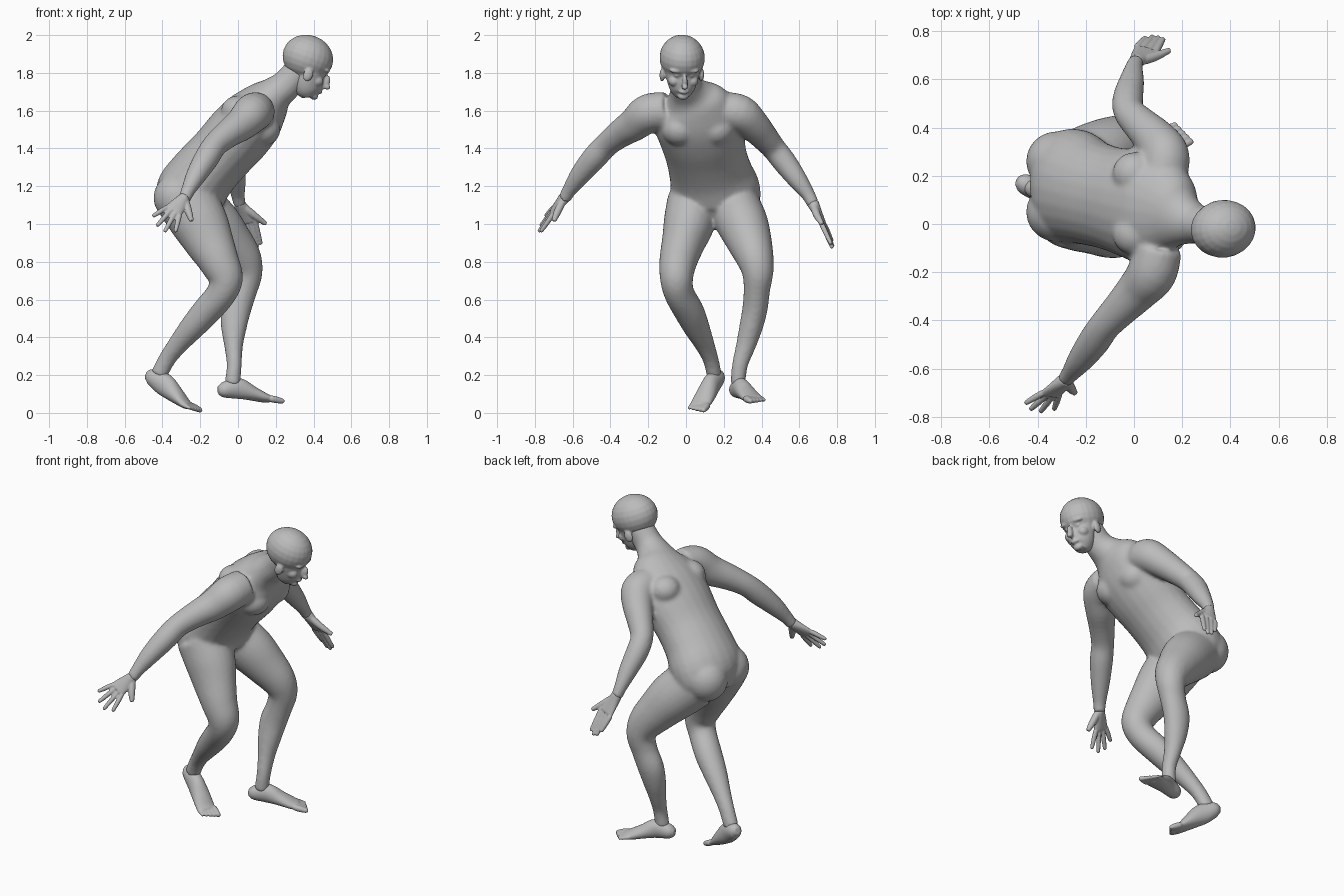
import bpy, bmesh, math
from mathutils import Vector, Matrix

cube = bpy.data.objects.get("Cube")
if cube:
    bpy.data.objects.remove(cube)

skin = bpy.data.materials.new("plain_grey")
skin.use_nodes = True
grey = (0.5, 0.5, 0.5, 1)
skin.diffuse_color = grey
skin.node_tree.nodes["Principled BSDF"].inputs["Base Color"].default_value = grey
skin.node_tree.nodes["Principled BSDF"].inputs["Roughness"].default_value = 0.7

SIDES = 24
STEPS = 4


def spline(stations):
    """Smooth the stations (x, y, z, half width, half depth) with a Catmull-Rom curve."""
    pts = [Vector(s) for s in stations]
    pts = [pts[0] * 2 - pts[1]] + pts + [pts[-1] * 2 - pts[-2]]
    out = []
    for a, b, c, d in zip(pts, pts[1:], pts[2:], pts[3:]):
        for k in range(STEPS):
            t = k / STEPS
            out.append((b * 2 + (c - a) * t + (a * 2 - b * 5 + c * 4 - d) * t * t
                        + (b * 3 - a - c * 3 + d) * t * t * t) / 2)
    out.append(pts[-2])
    return out


def loft(bm, stations, side=(0, 1, 0), matrix=Matrix()):
    """Closed tube of elliptical rings along a smoothed path."""
    path = spline(stations)
    centres = [Vector(p[:3]) for p in path]
    rings = []
    for i, p in enumerate(path):
        tangent = (centres[min(i + 1, len(path) - 1)] - centres[max(i - 1, 0)]).normalized()
        u = Vector(side)
        u = (u - tangent * u.dot(tangent)).normalized()
        v = tangent.cross(u)
        ring = []
        for k in range(SIDES):
            a = math.tau * k / SIDES
            ring.append(bm.verts.new(matrix @ (centres[i] + u * math.cos(a) * p[3] + v * math.sin(a) * p[4])))
        rings.append(ring)
    for low, high in zip(rings, rings[1:]):
        for k in range(SIDES):
            n = (k + 1) % SIDES
            bm.faces.new((low[k], low[n], high[n], high[k]))
    bm.faces.new(rings[0][::-1])
    bm.faces.new(rings[-1])


def round_tube(bm, points, side=(1, 0, 0)):
    """Tube of circular section; points are (x, y, z, radius)."""
    loft(bm, [(*p, p[3]) for p in points], side)


def blob(bm, centre, radii, matrix=Matrix()):
    shape = matrix @ Matrix.Translation(centre) @ Matrix.Diagonal((*radii, 1))
    bmesh.ops.create_uvsphere(bm, u_segments=SIDES, v_segments=SIDES // 2, radius=1, matrix=shape)


def digit(bm, base, tip, radius):
    """Finger or toe with a rounded end."""
    base, tip = Vector(base), Vector(tip)
    middle = base.lerp(tip, 0.5)
    side = (0, 0, 1) if abs((tip - base).normalized().z) < 0.7 else (1, 0, 0)
    round_tube(bm, [(*base, radius), (*middle, radius), (*tip, radius * 0.8)], side)
    blob(bm, tip, [radius * 0.8] * 3)


def finish(bm, name, voxel, smoothing):
    """Fuse the overlapping forms into one smooth skin."""
    bmesh.ops.recalc_face_normals(bm, faces=bm.faces)
    mesh = bpy.data.meshes.new(name)
    bm.to_mesh(mesh)
    bm.free()
    mesh.materials.append(skin)
    mesh.shade_smooth()
    obj = bpy.data.objects.new(name, mesh)
    bpy.context.collection.objects.link(obj)
    fuse = obj.modifiers.new("fuse", 'REMESH')
    fuse.mode = 'VOXEL'
    fuse.voxel_size = voxel
    fuse.use_smooth_shade = True
    soften = obj.modifiers.new("soften", 'SMOOTH')
    soften.factor = 0.5
    soften.iterations = smoothing
    return obj


# Torso and neck
body = bmesh.new()
loft(body, [(-.31, .155, 1.03, .12, .1), (-.28, .155, 1.1, .22, .16), (-.25, .155, 1.17, .24, .185),
            (-.18, .13, 1.27, .22, .175), (-.09, .105, 1.37, .215, .17), (0, .085, 1.47, .23, .175),
            (.08, .065, 1.56, .24, .165), (.15, .045, 1.64, .19, .13), (.2, .02, 1.69, .12, .095),
            (.26, 0, 1.74, .082, .082), (.34, -.01, 1.83, .08, .08)])
for y in (.05, .26):
    blob(body, (-.32, y, 1.14), (.128, .125, .13))      # buttocks
for y in (-.03, .16):
    blob(body, (.125, y, 1.5), (.1, .1, .09))           # chest muscles
    blob(body, (.0, y * 1.3, 1.6), (.09, .09, .08))     # shoulder blades

# Legs
loft(body, [(-.27, .04, 1.12, .14, .16), (-.2, .015, 1, .135, .15), (-.15, -.015, .9, .115, .13),
            (-.1, -.042, .8, .1, .107), (-.065, -.05, .71, .088, .092), (-.09, -.035, .63, .08, .08),
            (-.165, .015, .54, .08, .077), (-.24, .055, .455, .07, .068), (-.32, .1, .36, .052, .053),
            (-.375, .13, .285, .042, .046), (-.42, .15, .2, .04, .045)])
loft(body, [(-.24, .25, 1.1, .14, .15), (-.13, .3, 1, .135, .145), (-.05, .335, .91, .12, .125),
            (.02, .365, .82, .1, .105), (.045, .38, .74, .083, .085), (.025, .375, .65, .07, .077),
            (-.01, .365, .55, .067, .08), (-.022, .343, .45, .062, .068), (-.023, .315, .35, .052, .049),
            (-.02, .285, .25, .042, .04), (-.03, .275, .15, .04, .042)])

# Arms
round_tube(body, [(.1, -.1, 1.6, .1), (.075, -.2, 1.585, .103), (.02, -.27, 1.53, .09),
                  (-.05, -.345, 1.48, .076), (-.12, -.42, 1.42, .066), (-.165, -.485, 1.35, .066),
                  (-.22, -.56, 1.26, .055), (-.265, -.62, 1.175, .038), (-.285, -.645, 1.13, .034)])
round_tube(body, [(.12, .2, 1.6, .1), (.13, .285, 1.585, .1), (.09, .35, 1.53, .088),
                  (.03, .41, 1.465, .075), (-.02, .465, 1.4, .065), (-.025, .52, 1.33, .064),
                  (-.01, .59, 1.235, .053), (0, .65, 1.15, .037), (.01, .675, 1.1, .033)])
finish(body, "body", 0.011, 8)

# Head: cranium, face, ears and features in a tilted frame that looks along x
head = bmesh.new()
tilt = (Matrix.Translation((.37, -.02, 1.88)) @ Matrix.Rotation(math.radians(8), 4, 'Z')
        @ Matrix.Rotation(math.radians(20), 4, 'Y'))
blob(head, (0, 0, 0), (.137, .12, .12), tilt)
loft(head, [(.075, 0, -.195, .035, .034), (.06, 0, -.165, .062, .068), (.045, 0, -.12, .08, .078),
            (.035, 0, -.06, .095, .08), (.01, 0, 0, .108, .118)], matrix=tilt)
blob(head, (.135, 0, -.09), (.022, .014, .04), tilt)    # nose bridge
blob(head, (.15, 0, -.11), (.018, .018, .014), tilt)    # nose tip
blob(head, (.118, 0, -.147), (.017, .028, .013), tilt)  # lips
blob(head, (.1, 0, -.18), (.022, .03, .02), tilt)       # chin
for s in (-1, 1):
    blob(head, (.1, s * .038, -.06), (.017, .018, .013), tilt)    # eyes
    blob(head, (.105, s * .04, -.032), (.025, .04, .014), tilt)   # brows
    blob(head, (.08, s * .05, -.1), (.036, .03, .03), tilt)       # cheeks
    blob(head, (.018, s * .105, -.09), (.026, .014, .036), tilt)  # ears
finish(head, "head", 0.006, 4)


def hand(name, wrist, knuckles, across, tips, thumb):
    """Palm from wrist to knuckles, four fingers from index to little, and a thumb."""
    bm = bmesh.new()
    wrist, knuckles, across = Vector(wrist), Vector(knuckles), Vector(across)
    loft(bm, [(*wrist, .03, .032), (*wrist.lerp(knuckles, .5), .042, .024),
              (*knuckles, .052, .017)], across)
    for k, tip in enumerate(tips):
        digit(bm, knuckles + across * (1 - k * 2 / 3) * .85, tip, .0135)
    round_tube(bm, [(*wrist, .02), (*thumb[0], .02), (*thumb[1], .012)], across)
    finish(bm, name, 0.005, 3)


hand("right_hand", (-.282, -.643, 1.14), (-.345, -.705, 1.065), (.04, -.005, -.025),
     [(-.33, -.765, .965), (-.385, -.775, .965), (-.425, -.765, .995), (-.445, -.74, 1.045)],
     [(-.262, -.68, 1.065), (-.245, -.7, 1.015)])
hand("left_hand", (.008, .672, 1.11), (.05, .72, 1.01), (.045, -.015, .015),
     [(.12, .765, .9), (.1, .772, .88), (.075, .775, .885), (.045, .77, .915)],
     [(.08, .692, 1.05), (.148, .72, 1)])


def foot(name, stations, across, ahead):
    """Sole and instep from heel to ball, with five toes; across points to the big toe."""
    bm = bmesh.new()
    loft(bm, stations, across)
    ball, across, ahead = Vector(stations[-1][:3]), Vector(across), Vector(ahead)
    for k in range(5):
        base = ball + across * (.043 - k * .0225) - ahead * (.15 + k * .1)
        digit(bm, base, base + ahead * (1.1 - k * .03), .018 - k * .0015)
    finish(bm, name, 0.006, 4)


foot("right_foot", [(-.485, .18, .2, .02, .022), (-.455, .167, .19, .042, .045), (-.39, .135, .15, .046, .06),
                    (-.33, .105, .095, .055, .044), (-.285, .08, .053, .058, .027), (-.26, .07, .036, .054, .02)],
     (.37, .93, 0), (.045, -.018, -.022))
foot("left_foot", [(-.105, .26, .12, .022, .022), (-.075, .268, .122, .042, .042), (0, .29, .13, .045, .056),
                   (.07, .32, .105, .053, .04), (.13, .345, .083, .057, .028), (.165, .36, .074, .052, .02)],
     (.37, -.93, 0), (.055, .022, -.012))
